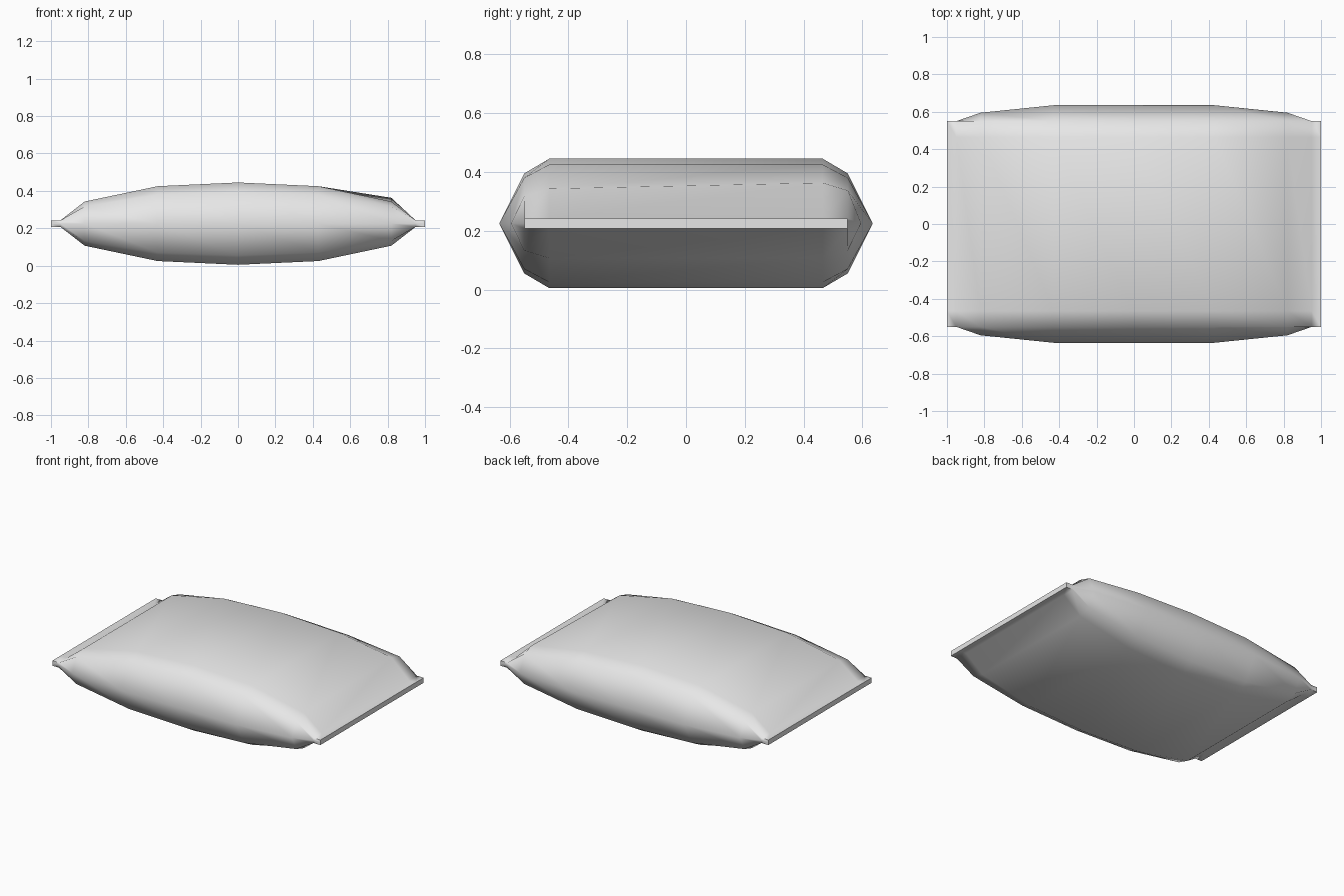
import bpy
import bmesh
from math import radians

cube = bpy.data.objects.get("Cube")
if cube:
    bpy.data.objects.remove(cube, do_unlink=True)

MID = 0.225      # height of the seam plane
TOP_Y = 0.465    # half width of the flat top and bottom panels
EDGE_Y = 0.55    # half width at the shoulders and seams

# Half profile from the middle to the end: x, panel height, shoulder height, side width
half = [
    (0.0, 0.22, 0.17, 0.635),
    (0.43, 0.2, 0.155, 0.635),
    (0.82, 0.118, 0.092, 0.595),
    (0.95, 0.017, 0.017, 0.55),
    (1.0, 0.017, 0.017, 0.55),
]
stations = [(-x, p, s, w) for x, p, s, w in reversed(half[1:])] + half


def cross_section(x, panel, shoulder, side):
    """Ten-sided puffed section, listed around the bag."""
    upper = [(side, 0), (EDGE_Y, shoulder), (TOP_Y, panel),
             (-TOP_Y, panel), (-EDGE_Y, shoulder)]
    points = upper + [(-y, -z) for y, z in upper]
    ring = []
    for y, z in points:
        # Slightly fuller upper back corner at the left end
        lift = 0.02 if x == 0.82 and y > 0 and z > 0 else 0
        ring.append((x, y, MID + z + lift))
    return ring


# Puffed bag with flat crimped seams at both ends
bm = bmesh.new()
rings = [[bm.verts.new(p) for p in cross_section(*s)] for s in stations]
for a, b in zip(rings, rings[1:]):
    for i in range(len(a)):
        j = (i + 1) % len(a)
        bm.faces.new((a[i], a[j], b[j], b[i]))
bm.faces.new(rings[0])
bm.faces.new(rings[-1])
bmesh.ops.recalc_face_normals(bm, faces=bm.faces)

mesh = bpy.data.meshes.new("sealed_bag")
bm.to_mesh(mesh)
bm.free()
bag = bpy.data.objects.new("sealed_bag", mesh)
bpy.context.collection.objects.link(bag)

# Plain light grey wrapper
grey = bpy.data.materials.new("light_grey")
grey.use_nodes = True
colour = (0.8, 0.8, 0.8, 1)
grey.diffuse_color = colour
grey.node_tree.nodes["Principled BSDF"].inputs["Base Color"].default_value = colour
mesh.materials.append(grey)

# Soft shading with crisp seam ends
bpy.ops.object.select_all(action="DESELECT")
bag.select_set(True)
bpy.context.view_layer.objects.active = bag
bpy.ops.object.shade_smooth_by_angle(angle=radians(65))
